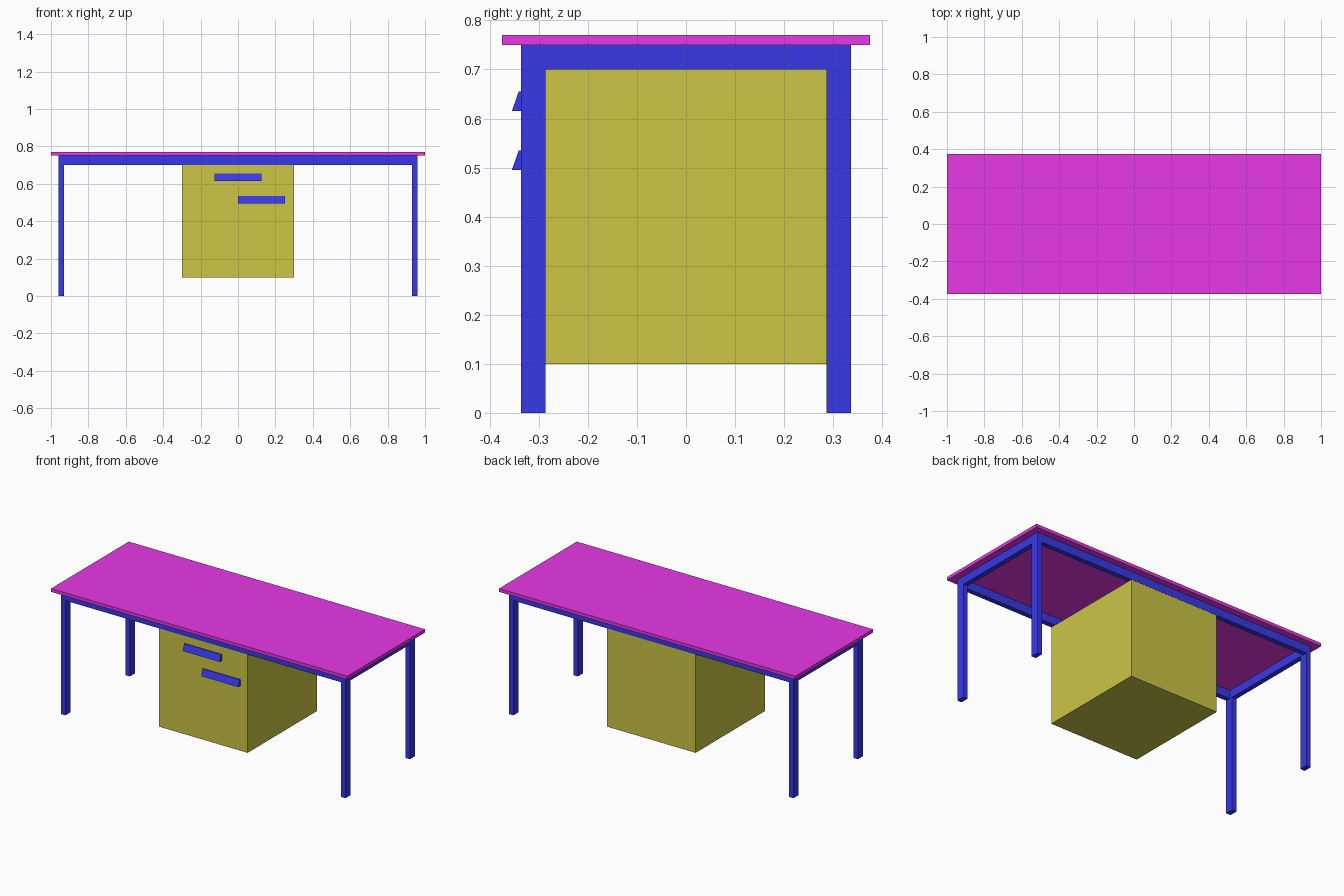
import bpy, bmesh

if "Cube" in bpy.data.objects:
    bpy.data.objects.remove(bpy.data.objects["Cube"])


def material(name, color):
    m = bpy.data.materials.new(name)
    m.diffuse_color = color
    m.use_nodes = True
    m.node_tree.nodes["Principled BSDF"].inputs["Base Color"].default_value = m.diffuse_color
    return m


magenta = material("top_magenta", (0.8, 0.04, 0.8, 1))
blue = material("frame_blue", (0.04, 0.04, 0.8, 1))
olive = material("cabinet_olive", (0.6, 0.56, 0.06, 1))


def finish(name, bm, mat):
    bmesh.ops.recalc_face_normals(bm, faces=bm.faces)
    me = bpy.data.meshes.new(name)
    bm.to_mesh(me)
    bm.free()
    me.materials.append(mat)
    ob = bpy.data.objects.new(name, me)
    bpy.context.collection.objects.link(ob)
    return ob


def box(name, x, y, z, mat):
    """Box from (min, max) ranges on each axis."""
    bm = bmesh.new()
    bmesh.ops.create_cube(bm, size=1)
    for v in bm.verts:
        v.co = [r[0] if c < 0 else r[1] for c, r in zip(v.co, (x, y, z))]
    return finish(name, bm, mat)


def handle(name, x0, x1, z):
    """Wedge-shaped pull: side profile extruded along x."""
    profile = [(-0.355, 0), (-0.341, 0.04), (-0.335, 0.04), (-0.335, 0)]
    bm = bmesh.new()
    face = bm.faces.new([bm.verts.new((x0, y, z + dz)) for y, dz in profile])
    ext = bmesh.ops.extrude_face_region(bm, geom=[face], use_keep_orig=True)
    moved = [g for g in ext["geom"] if isinstance(g, bmesh.types.BMVert)]
    bmesh.ops.translate(bm, verts=moved, vec=(x1 - x0, 0, 0))
    return finish(name, bm, blue)


# Table top
box("table_top", (-1, 1), (-0.375, 0.375), (0.75, 0.77), magenta)

# Legs and rails
X, Y, TX, TY = 0.96, 0.336, 0.03, 0.05
for sx, side in ((-1, "left"), (1, "right")):
    xr = sorted((sx * X, sx * (X - TX)))
    box(side + "_rail", xr, (-Y, Y), (0.70, 0.75), blue)
    for sy, end in ((-1, "front"), (1, "back")):
        yr = sorted((sy * Y, sy * (Y - TY)))
        box(f"{end}_{side}_leg", xr, yr, (0, 0.70), blue)
for sy, end in ((-1, "front"), (1, "back")):
    yr = sorted((sy * Y, sy * (Y - 0.03)))
    box(end + "_rail", (-X + TX, X - TX), yr, (0.70, 0.75), blue)

# Hanging cabinet with two offset pulls
box("cabinet", (-0.3, 0.3), (-0.335, 0.335), (0.10, 0.70), olive)
handle("upper_handle", -0.125, 0.125, 0.615)
handle("lower_handle", 0.0, 0.25, 0.495)
